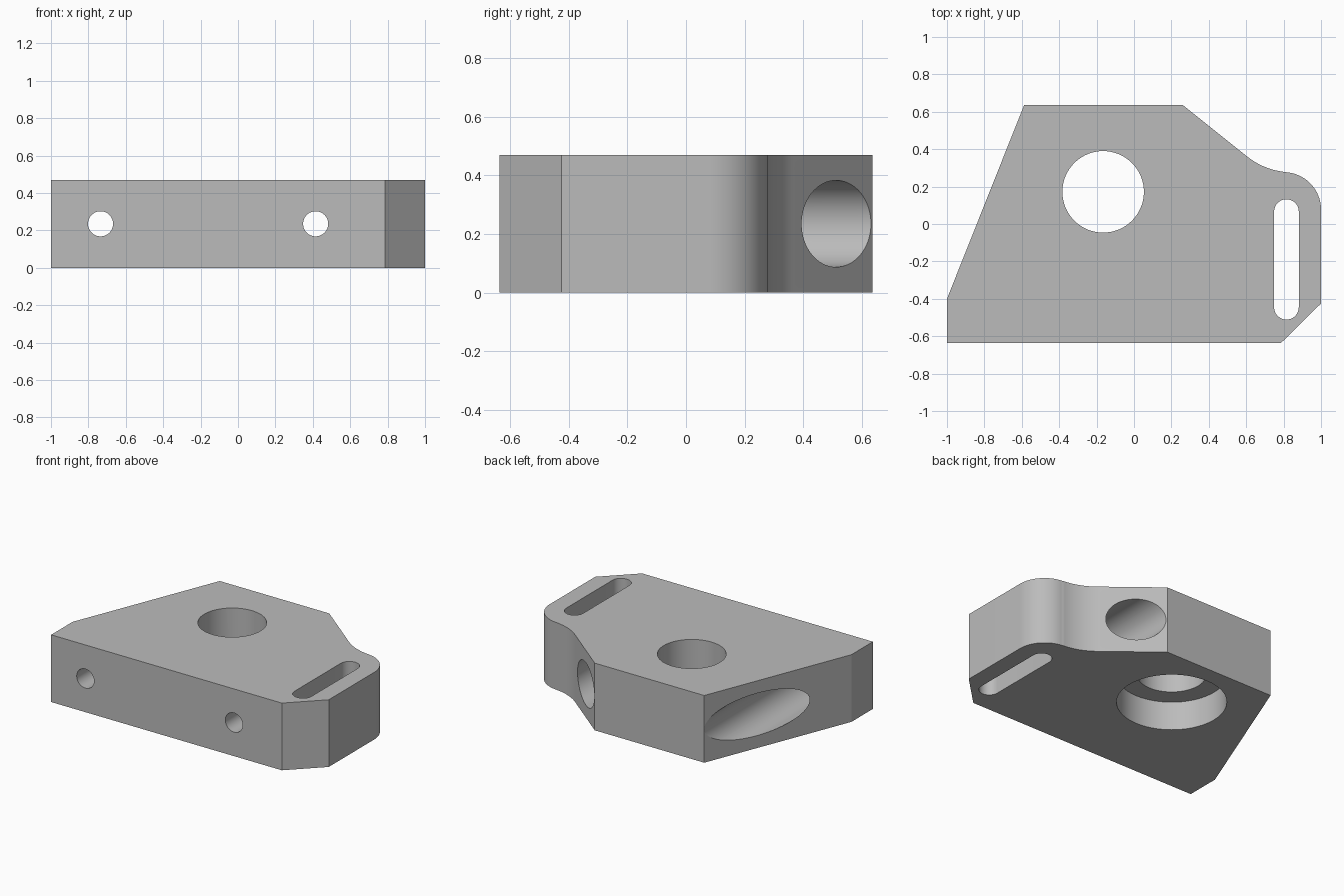
import bpy
import bmesh
from math import cos, sin, radians
from mathutils import Matrix, Vector

cube = bpy.data.objects.get("Cube")
if cube:
    bpy.data.objects.remove(cube, do_unlink=True)

HEIGHT = 0.47
MID = HEIGHT / 2

grey = bpy.data.materials.new("plain grey")
grey.use_nodes = True
grey.diffuse_color = (0.5, 0.5, 0.5, 1)
grey.node_tree.nodes["Principled BSDF"].inputs["Base Color"].default_value = (0.5, 0.5, 0.5, 1)


def arc(cx, cy, r, start, end, steps=24):
    """Points along an arc, angles in degrees."""
    angles = [radians(start + (end - start) * i / steps) for i in range(steps + 1)]
    return [(cx + r * cos(a), cy + r * sin(a)) for a in angles]


def prism(name, outline, z0, z1, matrix=Matrix()):
    """Extrude a counter-clockwise outline from z0 to z1."""
    bm = bmesh.new()
    face = bm.faces.new([bm.verts.new((x, y, z0)) for x, y in outline])
    top = bmesh.ops.extrude_face_region(bm, geom=[face])["geom"]
    verts = [v for v in top if isinstance(v, bmesh.types.BMVert)]
    bmesh.ops.translate(bm, verts=verts, vec=Vector((0, 0, z1 - z0)))
    bmesh.ops.transform(bm, matrix=matrix, verts=bm.verts)
    bmesh.ops.recalc_face_normals(bm, faces=bm.faces)
    mesh = bpy.data.meshes.new(name)
    bm.to_mesh(mesh)
    bm.free()
    mesh.materials.append(grey)
    obj = bpy.data.objects.new(name, mesh)
    bpy.context.collection.objects.link(obj)
    return obj


def circle(cx, cy, r):
    return arc(cx, cy, r, 0, 360, 64)[:-1]


# Block: chamfered front corner, rounded lug and sloped sides
outline = [(-1, -0.4), (-1, -0.637), (0.785, -0.637), (1, -0.425)]
outline += arc(0.8, 0.077, 0.2, 0, 85)
outline += arc(0.848, 0.666, 0.39, 265, 230.5)
outline += [(0.26, 0.637), (-0.587, 0.637)]
block = prism("mounting_block", outline, 0, HEIGHT)

# Vertical bore with a wider recess underneath
cutters = [
    prism("main_bore", circle(-0.165, 0.172, 0.218), -0.1, 0.6),
    prism("bottom_recess", circle(-0.165, 0.172, 0.347), -0.1, 0.2),
]

# Adjustment slot through the lug
slot = arc(0.815, 0.066, 0.066, 0, 180) + arc(0.815, -0.445, 0.066, 180, 360)
cutters.append(prism("slot", slot, -0.1, 0.6))

# Bolt holes from the front, with deep wide bores from the back
toward_back = Matrix.Rotation(radians(-90), 4, "X")
for x in (-0.735, 0.415):
    place = Matrix.Translation((x, 0, MID)) @ toward_back
    cutters.append(prism("bolt_hole", circle(0, 0, 0.067), -0.8, 0.8, place))
    cutters.append(prism("bolt_head_bore", circle(0, 0, 0.148), -0.43, 0.8, place))

# Cut every opening, then drop the cutters
bpy.context.view_layer.objects.active = block
for cutter in cutters:
    mod = block.modifiers.new("cut", "BOOLEAN")
    mod.operation = "DIFFERENCE"
    mod.solver = "EXACT"
    mod.object = cutter
    bpy.ops.object.modifier_apply(modifier=mod.name)
    bpy.data.objects.remove(cutter, do_unlink=True)

# Smooth walls, sharp edges
bpy.ops.object.select_all(action="DESELECT")
block.select_set(True)
bpy.ops.object.shade_smooth_by_angle(angle=radians(20))
